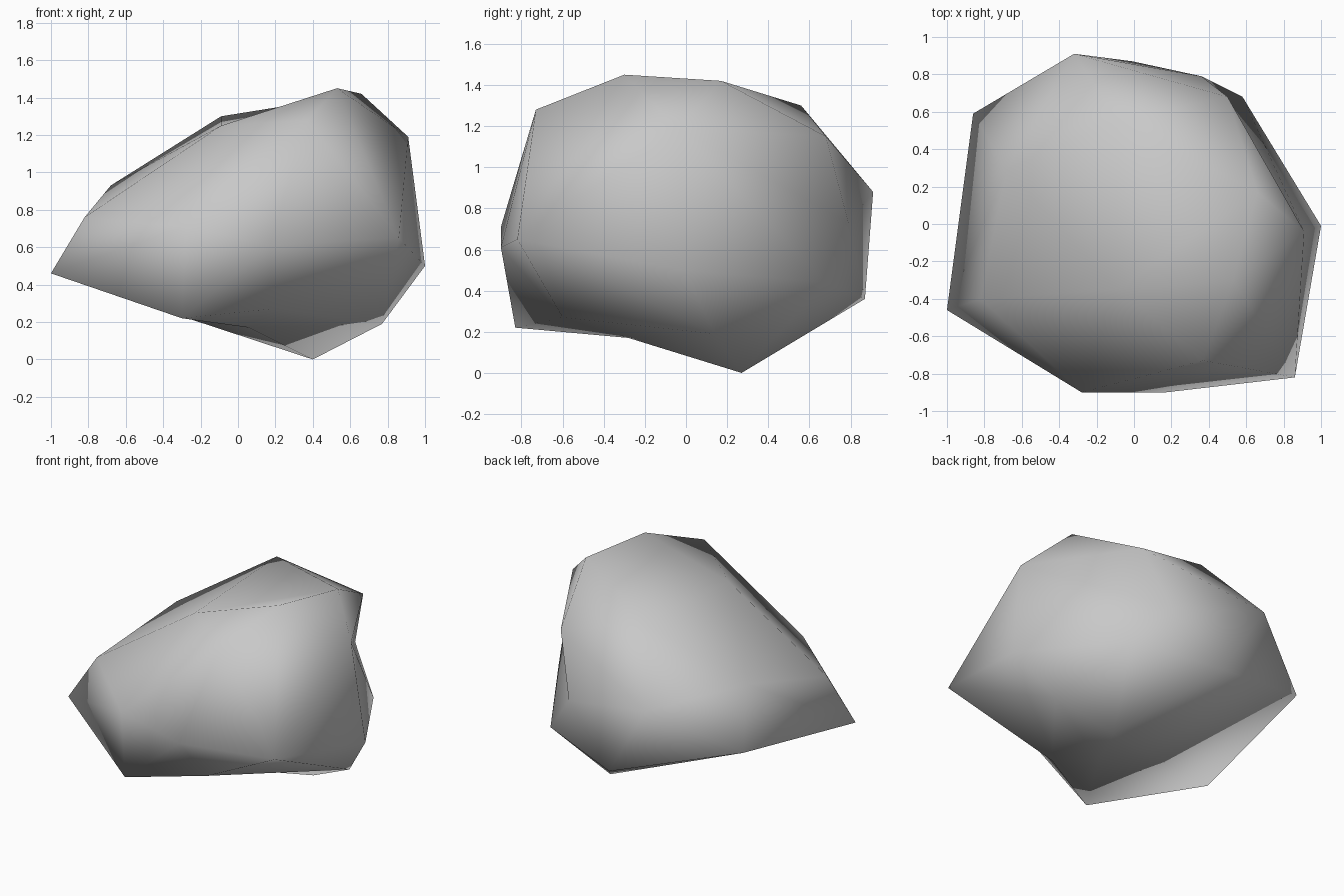
import bpy
import bmesh
from mathutils import Vector

default_cube = bpy.data.objects.get("Cube")
if default_cube:
    bpy.data.objects.remove(default_cube, do_unlink=True)


def make_material(name, colour):
    material = bpy.data.materials.new(name)
    material.use_nodes = True
    material.diffuse_color = colour
    shader = material.node_tree.nodes["Principled BSDF"]
    shader.inputs["Base Color"].default_value = colour
    shader.inputs["Roughness"].default_value = .9
    return material


# Corners of the stone by name, from its crown down to its underside
corners = {
    "peak": (.53, -.3, 1.45),
    "peak_back": (.66, .17, 1.42),
    "crown_back": (-.09, .56, 1.3),
    "crown_front": (-.09, -.35, 1.25),
    "brow": (.37, -.73, 1.28),
    "crown_left": (.91, -.04, 1.19),
    "crown_back_left": (.5, .68, 1.15),
    "slope_back": (-.68, .29, .93),
    "slope_front": (-.82, -.4, .76),
    "rear": (-.32, .91, .88),
    "rear_left": (.36, .79, .73),
    "face": (-.28, -.9, .71),
    "front_left": (.86, -.82, .65),
    "tip": (-1, -.46, .46),
    "back_right": (-.86, .59, .61),
    "face_middle": (.17, -.9, .61),
    "left_side": (1, -.01, .5),
    "back_left": (.58, .68, .44),
    "rear_low": (-.01, .87, .36),
    "chin": (-.3, -.83, .22),
    "chin_left": (.18, -.6, .27),
    "low_left": (.77, .14, .19),
    "foot": (.4, .27, 0),
    "belly": (.06, -.28, .17),
}

# Edges that crease the stone inwards, between pairs of corners
creases = [
    ("crown_front", "peak_back"),
    ("crown_left", "back_left"),
    ("rear_left", "crown_left"),
    ("tip", "foot"),
    ("chin", "belly"),
    ("belly", "foot"),
]


def wrap_stone(corners, centre, roundness):
    """Triangulate the corners on a near-sphere, then pull them into place."""
    bm = bmesh.new()
    verts = {}
    for name, point in corners.items():
        offset = Vector(point) - centre
        verts[name] = bm.verts.new(offset.normalized() * offset.length ** roundness)
    bmesh.ops.convex_hull(bm, input=list(bm.verts))
    for name, vert in verts.items():
        vert.co = corners[name]
    return bm, verts


def fold(bm, start, end):
    """Turn the edge lying across two triangles so that it joins start and end."""
    for edge in bm.edges:
        tips = {v for f in edge.link_faces for v in f.verts} - set(edge.verts)
        if tips == {start, end}:
            bmesh.utils.edge_rotate(edge, True)
            return


# One smooth-shaded grey boulder
bm, verts = wrap_stone(corners, Vector((0, 0, .72)), .1)
for start, end in creases:
    fold(bm, verts[start], verts[end])
bmesh.ops.recalc_face_normals(bm, faces=list(bm.faces))
for face in bm.faces:
    face.smooth = True
mesh = bpy.data.meshes.new("boulder")
bm.to_mesh(mesh)
bm.free()
mesh.materials.append(make_material("stone grey", (.58, .58, .58, 1)))
boulder = bpy.data.objects.new("boulder", mesh)
bpy.context.collection.objects.link(boulder)
